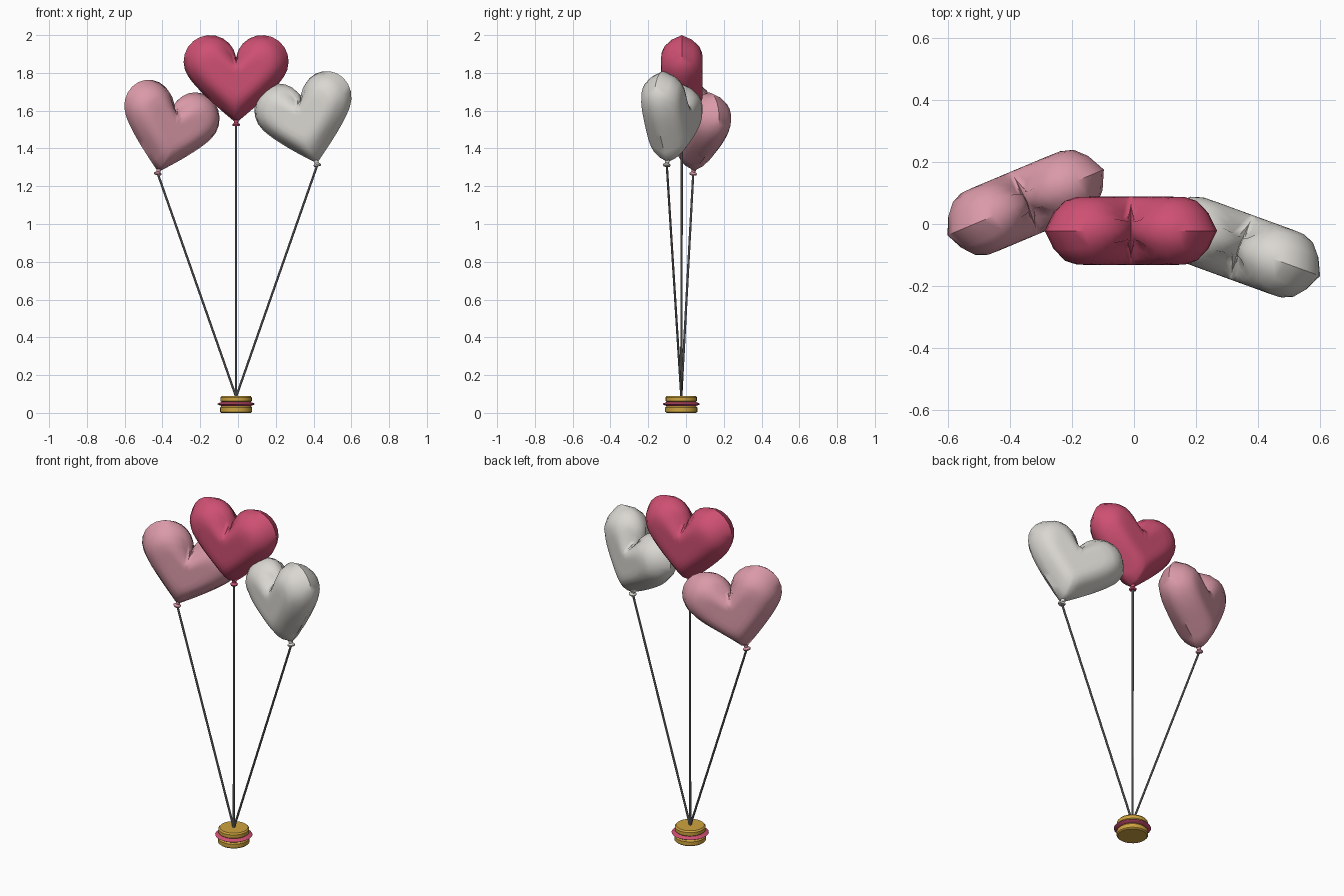
import bpy, bmesh, math
from mathutils import Matrix, Vector

cube = bpy.data.objects.get("Cube")
if cube:
    bpy.data.objects.remove(cube, do_unlink=True)


def material(name, r, g, b):
    m = bpy.data.materials.new(name)
    m.use_nodes = True
    m.diffuse_color = (r, g, b, 1)
    m.node_tree.nodes["Principled BSDF"].inputs["Base Color"].default_value = (r, g, b, 1)
    return m


crimson = material("crimson", 0.62, 0.08, 0.17)
pink = material("soft pink", 0.70, 0.32, 0.39)
pearl = material("pearl grey", 0.70, 0.68, 0.64)
gold = material("gold", 0.62, 0.37, 0.05)
string_grey = material("string grey", 0.20, 0.20, 0.21)


def finish(name, bm, mat, matrix, angle=50):
    bmesh.ops.recalc_face_normals(bm, faces=bm.faces)
    mesh = bpy.data.meshes.new(name)
    bm.to_mesh(mesh)
    bm.free()
    mesh.materials.append(mat)
    ob = bpy.data.objects.new(name, mesh)
    ob.matrix_world = matrix
    bpy.context.collection.objects.link(ob)
    bpy.ops.object.select_all(action='DESELECT')
    ob.select_set(True)
    bpy.context.view_layer.objects.active = ob
    bpy.ops.object.shade_smooth_by_angle(angle=math.radians(angle))
    return ob


def lathe(name, profile, mat, matrix, sides=24, angle=40):
    """Spin a (radius, height) profile around z and cap both ends."""
    bm = bmesh.new()
    rings = [[bm.verts.new((r * math.cos(a), r * math.sin(a), z))
              for a in (math.tau * i / sides for i in range(sides))] for r, z in profile]
    for low, high in zip(rings, rings[1:]):
        for i in range(sides):
            j = (i + 1) % sides
            bm.faces.new((low[i], low[j], high[j], high[i]))
    bm.faces.new(rings[0])
    bm.faces.new(rings[-1])
    return finish(name, bm, mat, matrix, angle)


def heart_outline():
    """Round lobe plus tapering side, mirrored; the tip is at the origin."""
    half = []
    for i in range(13):
        a = math.radians(171 - 206 * i / 12)
        half.append(Vector((0.138 + 0.14 * math.cos(a), 0.315 + 0.14 * math.sin(a))))
    start, bend, end = half[-1], Vector((0.2, 0.155)), Vector((0.012, 0))
    for i in range(1, 10):
        t = i / 9
        half.append(start * (1 - t) ** 2 + bend * 2 * t * (1 - t) + end * t * t)
    half[0].x = 0
    return half + [Vector((-p.x, p.y)) for p in reversed(half[1:])]


OUTLINE = heart_outline()
COUNT = len(OUTLINE)
SPANS = [(OUTLINE[(i + 1) % COUNT] - OUTLINE[i - 1]).length / 2 for i in range(COUNT)]


def puff(p):
    """Half thickness, growing with a softened distance from the seam."""
    total = sum(s / max((p - q).length, 0.004) ** 3 for q, s in zip(OUTLINE, SPANS))
    d = min(math.sqrt(2 / total) / 0.085, 1)
    return 0.11 * (1 - (1 - d) ** 2)


def heart(name, mat, matrix):
    bm = bmesh.new()
    centre = Vector((0, 0.22))
    seam = [bm.verts.new((p.x, 0, p.y)) for p in OUTLINE]
    for side in (-1, 1):
        outer = seam
        for t in (0.9, 0.78, 0.64, 0.48, 0.32, 0.16):
            ring = []
            for q in OUTLINE:
                p = centre.lerp(q, t)
                ring.append(bm.verts.new((p.x, side * puff(p), p.y)))
            for i in range(COUNT):
                j = (i + 1) % COUNT
                bm.faces.new((outer[i], outer[j], ring[j], ring[i]))
            outer = ring
        mid = bm.verts.new((0, side * puff(centre), centre.y))
        for i in range(COUNT):
            bm.faces.new((outer[i], outer[(i + 1) % COUNT], mid))
    return finish(name, bm, mat, matrix)


# Balloons: heart, tied knot and string
anchor = Vector((-0.01, -0.025, 0.085))
knot_profile = [(0.018, -0.026), (0.021, -0.018), (0.011, -0.009), (0.014, 0.012)]
balloons = [
    ("centre", crimson, (-0.01, -0.022, 1.545), 0, 0),
    ("right", pink, (-0.42, 0.04, 1.285), 22.8, 14),
    ("left", pearl, (0.415, -0.10, 1.331), -20, -14),
]
for label, mat, spot, yaw, lean in balloons:
    place = (Matrix.Translation(spot) @ Matrix.Rotation(math.radians(yaw), 4, 'Z')
             @ Matrix.Rotation(math.radians(lean), 4, 'Y'))
    heart(label + "_heart_balloon", mat, place)
    lathe(label + "_balloon_knot", knot_profile, mat, place, sides=12)
    run = place @ Vector((0, 0, -0.02)) - anchor
    aim = Matrix.Translation(anchor) @ run.to_track_quat('Z', 'Y').to_matrix().to_4x4()
    lathe(label + "_string", [(0.006, 0), (0.006, run.length)], string_grey, aim, sides=8)

# Weight: two rounded discs with a sharp-edged band between them
base = Matrix.Translation((anchor.x, anchor.y, 0))
lathe("weight_lower_disc", [(0.078, 0), (0.085, 0.006), (0.085, 0.028), (0.078, 0.036)], gold, base)
lathe("weight_band", [(0.07, 0.034), (0.092, 0.042), (0.1, 0.047), (0.092, 0.052), (0.07, 0.06)],
      crimson, base)
lathe("weight_upper_disc", [(0.076, 0.057), (0.083, 0.063), (0.083, 0.082), (0.076, 0.09)], gold, base)
